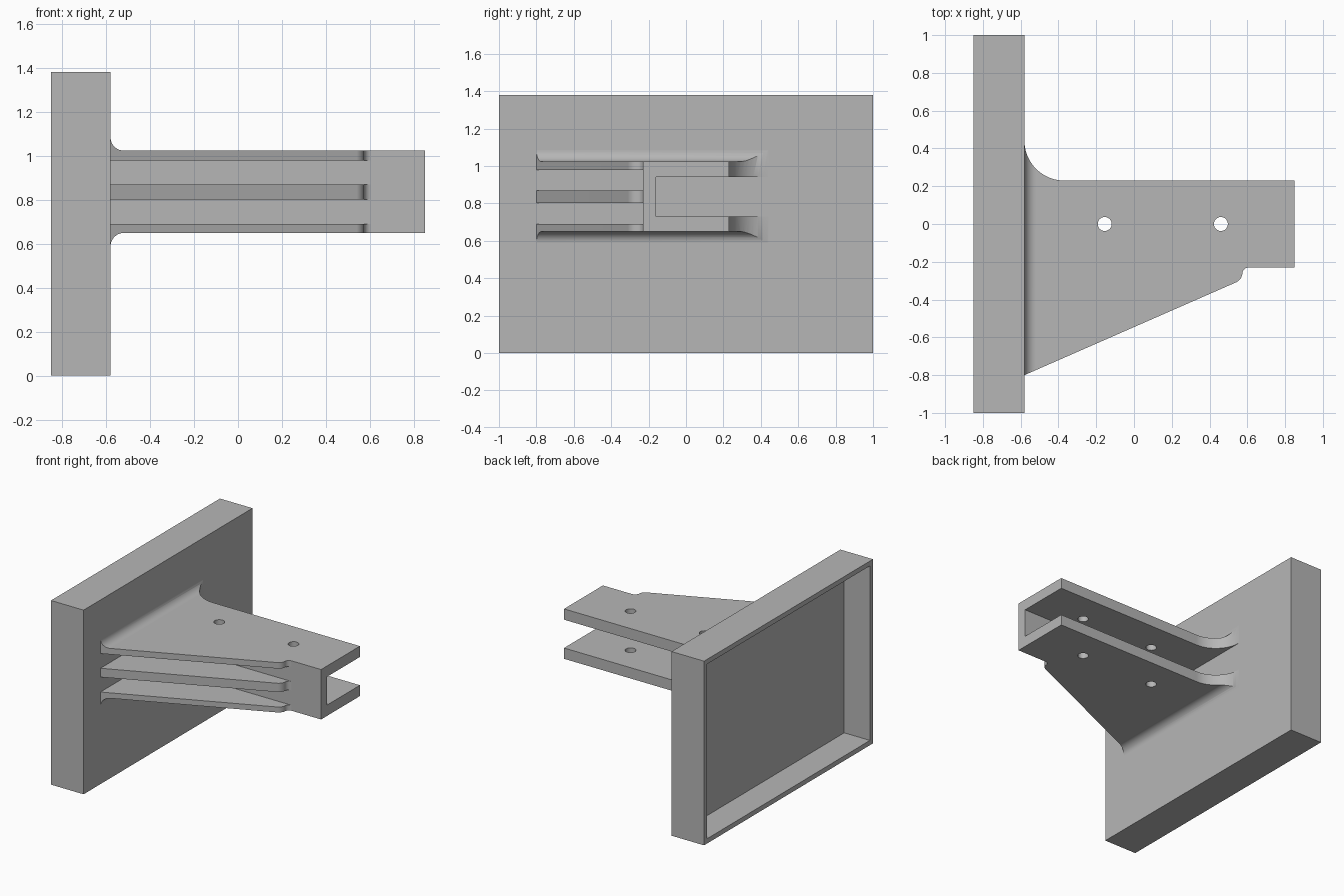
import bpy
import bmesh
import math

cube = bpy.data.objects.get("Cube")
if cube:
    bpy.data.objects.remove(cube, do_unlink=True)

grey = bpy.data.materials.new("plain_grey")
grey.use_nodes = True
COLOUR = (0.47, 0.47, 0.47, 1)
grey.diffuse_color = COLOUR
grey.node_tree.nodes["Principled BSDF"].inputs["Base Color"].default_value = COLOUR


def prism(name, points, low, high, axis="z"):
    """Extrude a 2D outline: (x, y) along z, or (x, z) along y."""
    bm = bmesh.new()
    place = (lambda a, b: (a, b, low)) if axis == "z" else (lambda a, b: (a, low, b))
    face = bm.faces.new([bm.verts.new(place(a, b)) for a, b in points])
    new = bmesh.ops.extrude_face_region(bm, geom=[face])["geom"]
    shift = (0, 0, high - low) if axis == "z" else (0, high - low, 0)
    bmesh.ops.translate(bm, vec=shift, verts=[v for v in new if isinstance(v, bmesh.types.BMVert)])
    bmesh.ops.recalc_face_normals(bm, faces=bm.faces)
    mesh = bpy.data.meshes.new(name)
    bm.to_mesh(mesh)
    bm.free()
    mesh.materials.append(grey)
    obj = bpy.data.objects.new(name, mesh)
    bpy.context.collection.objects.link(obj)
    return obj


def box(name, x0, x1, y0, y1, z0, z1):
    return prism(name, [(x0, y0), (x1, y0), (x1, y1), (x0, y1)], z0, z1)


def arc(cx, cy, r, start, end, steps=12):
    angles = [math.radians(start + (end - start) * i / steps) for i in range(steps + 1)]
    return [(cx + r * math.cos(a), cy + r * math.sin(a)) for a in angles]


def combine(obj, tool, operation="DIFFERENCE"):
    """Apply a boolean and discard the tool."""
    mod = obj.modifiers.new("shape", "BOOLEAN")
    mod.operation, mod.solver, mod.object = operation, "EXACT", tool
    bpy.context.view_layer.update()
    graph = bpy.context.evaluated_depsgraph_get()
    mesh = bpy.data.meshes.new_from_object(obj.evaluated_get(graph))
    obj.modifiers.clear()
    obj.data = mesh
    bpy.data.objects.remove(tool, do_unlink=True)


# Mounting plate, hollowed out from its outer side
BACK, FACE, TIP = -0.85, -0.58, 0.85
HEIGHT, RIM = 1.38, 0.036
plate = box("mounting_plate", BACK, FACE, -1, 1, 0, HEIGHT)
combine(plate, box("recess", BACK - 0.1, -0.637, RIM - 1, 1 - RIM, RIM, HEIGHT - RIM))

# Arm outline from above: flared root, straight channel, stepped tapering fins
ROOT = FACE - 0.02
outline = [(ROOT, -0.81), (FACE, -0.8)]
outline += arc(0.517, -0.257, 0.057, -66, -8, 8)
outline += arc(0.608, -0.265, 0.035, 180, 90, 8)
outline += [(TIP, -0.23), (TIP, 0.23)]
outline += arc(-0.37, 0.44, 0.21, 270, 180)
outline += [(ROOT, 0.44)]
arm = prism("bracket_arm", outline, 0.4, 1.3)

# Side profile: rounded fillets where the arm meets the plate
MID, HALF, R = 0.836, 0.187, 0.062
upper = arc(FACE + R, HALF + R, R, 180, 270)
upper = [(ROOT - 0.1, HALF + R)] + upper + [(TIP + 0.1, HALF)]
profile = [(x, MID + z) for x, z in upper] + [(x, MID - z) for x, z in reversed(upper)]
combine(arm, prism("profile", profile, -1.2, 1.2, "y"), "INTERSECT")

# Open channel along the back, pockets between the three fins
INNER = FACE - 0.01
combine(arm, box("channel", INNER, 1, -0.16, 0.6, 0.73, 0.942))
for low, high in ((0.69, 0.802), (0.868, 0.978)):
    combine(arm, box("pocket", INNER, 0.8, -1, -0.23, low, high))

# Bolt holes through both flanges
for x in (-0.155, 0.46):
    combine(arm, prism("hole", arc(x, 0, 0.037, 0, 345, 23), 0.3, 1.3))

# Smooth curved surfaces, crisp edges
bpy.ops.object.select_all(action="DESELECT")
arm.select_set(True)
bpy.context.view_layer.objects.active = arm
bpy.ops.object.shade_smooth_by_angle(angle=math.radians(30))
normals = arm.modifiers.new("even_shading", "WEIGHTED_NORMAL")
normals.keep_sharp = True
